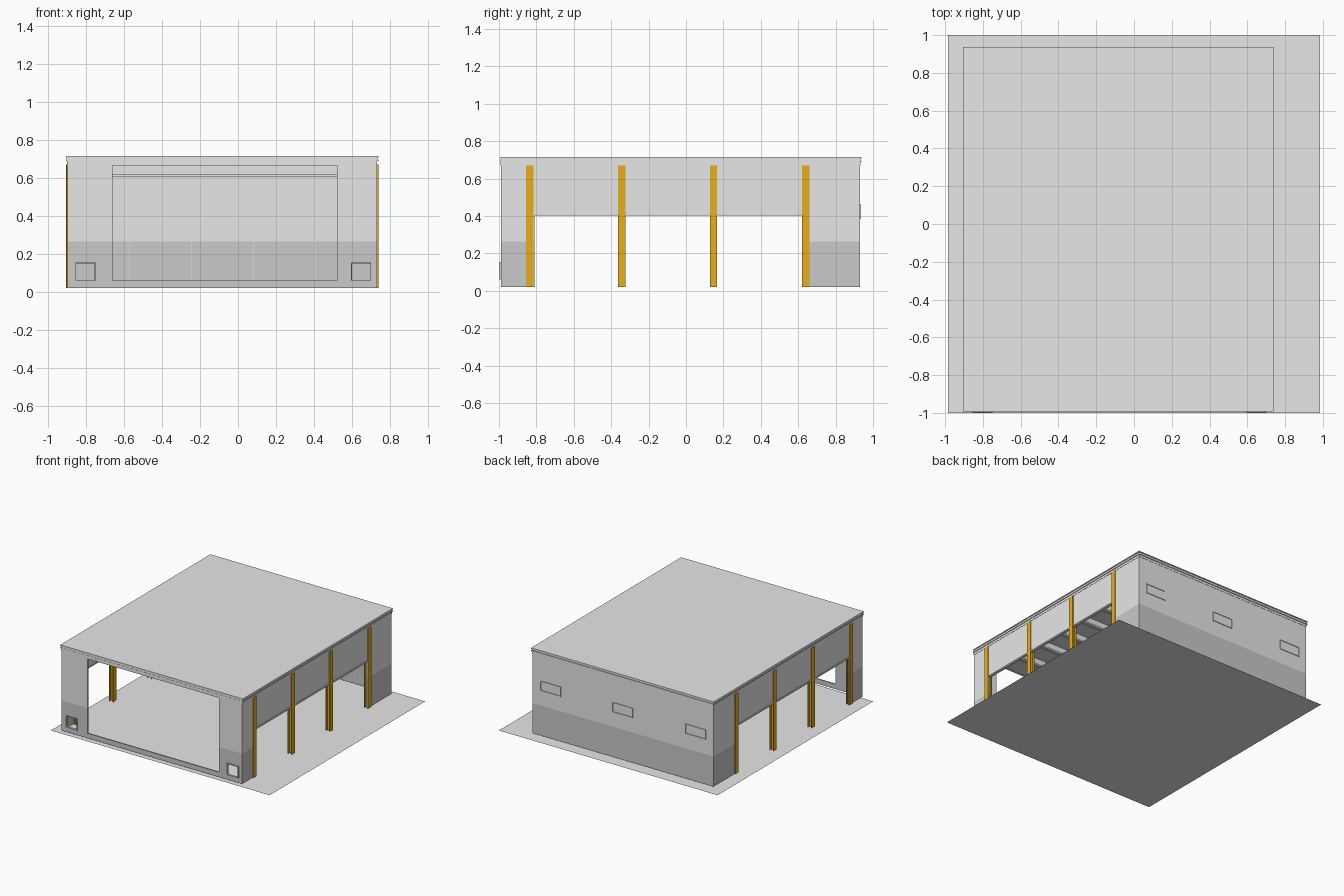
import bpy
import bmesh

if "Cube" in bpy.data.objects:
    bpy.data.objects.remove(bpy.data.objects["Cube"], do_unlink=True)


def material(name, r, g, b):
    m = bpy.data.materials.new(name)
    m.use_nodes = True
    m.diffuse_color = (r, g, b, 1)
    m.node_tree.nodes["Principled BSDF"].inputs["Base Color"].default_value = (r, g, b, 1)
    return m


LIGHT = material("light grey", 0.8, 0.8, 0.8)
DARK = material("mid grey", 0.59, 0.59, 0.59)
YELLOW = material("yellow paint", 0.8, 0.43, 0.01)

# Main dimensions
X0, X1 = -0.898, 0.73
Y0, Y1 = -0.99, 0.93
BASE, BAND, EAVE = 0.02, 0.265, 0.67
THICK = 0.01
COLUMNS = [-0.835, -0.343, 0.147, 0.64]


def finish(name, bm, *mats):
    bmesh.ops.recalc_face_normals(bm, faces=bm.faces)
    mesh = bpy.data.meshes.new(name)
    bm.to_mesh(mesh)
    bm.free()
    obj = bpy.data.objects.new(name, mesh)
    bpy.context.collection.objects.link(obj)
    for m in mats:
        mesh.materials.append(m)
    return obj


def add_box(bm, x, y, z):
    lo, hi = zip(x, y, z)
    verts = bmesh.ops.create_cube(bm, size=1)["verts"]
    for v in verts:
        v.co = [hi[i] if v.co[i] > 0 else lo[i] for i in range(3)]


def boxes(name, mat, *parts):
    bm = bmesh.new()
    for part in parts:
        add_box(bm, *part)
    return finish(name, bm, mat)


def frame_boxes(u, z, w):
    """Four bars (u range, z range) around a rectangle."""
    return [(u, (z[0], z[0] + w)), (u, (z[1] - w, z[1])),
            ((u[0], u[0] + w), (z[0] + w, z[1] - w)),
            ((u[1] - w, u[1]), (z[0] + w, z[1] - w))]


def wall(name, place, us, zs, holes, inward):
    """Sheet of cells with rectangular holes, thickened inward, dark below the band."""
    bm = bmesh.new()
    grid = {(u, z): bm.verts.new(place(u, z)) for u in us for z in zs}
    for u0, u1 in zip(us, us[1:]):
        for z0, z1 in zip(zs, zs[1:]):
            uc, zc = (u0 + u1) / 2, (z0 + z1) / 2
            if any(a < uc < b and c < zc < d for (a, b), (c, d) in holes):
                continue
            f = bm.faces.new([grid[u0, z0], grid[u1, z0], grid[u1, z1], grid[u0, z1]])
            f.material_index = int(zc < BAND)
    bmesh.ops.delete(bm, geom=[v for v in bm.verts if not v.link_faces], context='VERTS')
    # extrude the sheet to a solid
    ext = bmesh.ops.extrude_face_region(bm, geom=bm.faces[:], use_keep_orig=True)
    moved = [g for g in ext["geom"] if isinstance(g, bmesh.types.BMVert)]
    bmesh.ops.translate(bm, verts=moved, vec=inward)
    return finish(name, bm, LIGHT, DARK)


# Ground sheet
bm = bmesh.new()
bmesh.ops.create_grid(bm, x_segments=1, y_segments=1, size=1)
bmesh.ops.scale(bm, verts=bm.verts, vec=(0.985, 1, 1))
finish("ground_sheet", bm, LIGHT)

# Front wall with a large doorway and two low hatches
door = ((-0.66, 0.52), (0.06, 0.665))
hatches = [((-0.855, -0.75), (0.06, 0.155)), ((0.595, 0.70), (0.06, 0.155))]
wall("front_wall", lambda u, z: (u, Y0, z),
     [X0, -0.855, -0.75, -0.66, 0.52, 0.595, 0.70, X1],
     [BASE, 0.06, 0.155, BAND, 0.665, EAVE], [door] + hatches, (0, THICK, 0))
for side, (u, z) in zip(("right", "left"), hatches):
    boxes(f"{side}_hatch_frame", LIGHT if side == "" else DARK,
          *[(a, (Y0 - 0.008, Y0 + THICK), b) for a, b in frame_boxes(u, z, 0.004)])

# Back wall
wall("back_wall", lambda u, z: (u, Y1, z), [X0, X1], [BASE, BAND, EAVE], [], (0, -THICK, 0))

# Back windows, framed on both faces of the wall
for i, left in enumerate((-0.83, -0.175, 0.475)):
    bars = frame_boxes((left, left + 0.185), (0.385, 0.465), 0.005)
    boxes(f"back_window_frame_{i + 1}", LIGHT,
          *[(a, (Y1 - THICK - 0.005, Y1 + 0.005), b) for a, b in bars])

# Thin joint strips on the inside of the back wall
boxes("back_wall_joints", LIGHT,
      *[((x - 0.0015, x + 0.0015), (Y1 - THICK - 0.002, Y1 - THICK), (BASE, BAND))
        for x in (-0.57, -0.245, 0.08, 0.405)])

# Side walls, open below the upper panel, with rails and H-section columns
opening = ((-0.81, 0.62), (0, 0.405))
for side, x, s in (("left", X1, 1), ("right", X0, -1)):
    wall(f"{side}_wall", lambda u, z: (x, u, z),
         [Y0 + THICK, -0.81, 0.62, Y1 - THICK], [BASE, BAND, 0.405, EAVE],
         [opening], (-s * THICK, 0, 0))

    def span(a, b):
        return tuple(sorted((x + s * a, x + s * b)))

    boxes(f"{side}_panel_rails", LIGHT,
          *[(span(-0.014, 0.008), (a + 0.022, b - 0.022), (0.402, 0.412))
            for a, b in zip(COLUMNS, COLUMNS[1:])])
    for i, y in enumerate(COLUMNS):
        flange = (y - 0.02, y + 0.02)
        boxes(f"{side}_column_{i + 1}", YELLOW,
              (span(0.002, 0.008), flange, (BASE, EAVE)),
              (span(-0.024, 0.002), (y - 0.003, y + 0.003), (BASE, EAVE)),
              (span(-0.03, -0.024), flange, (BASE, EAVE)))

# Roof slab with stepped eaves
for name, out, z in (("roof_lower_trim", 0.002, (EAVE, 0.688)),
                     ("roof_lower_lip", 0.008, (0.688, 0.695)),
                     ("roof_upper_trim", 0.003, (0.695, 0.707)),
                     ("roof_slab", 0.008, (0.707, 0.715))):
    boxes(name, LIGHT, ((X0 - out, X1 + out), (Y0 - out / 4, Y1 + out), z))

# Roof beams, I-section, spanning between the side walls
inner = (X0 + THICK, X1 - THICK)
for i in range(7):
    y = 0.71 - 0.24 * i
    boxes(f"roof_beam_{i + 1}", LIGHT,
          (inner, (y - 0.015, y + 0.015), (0.607, 0.62)),
          (inner, (y - 0.003, y + 0.003), (0.62, EAVE)))
